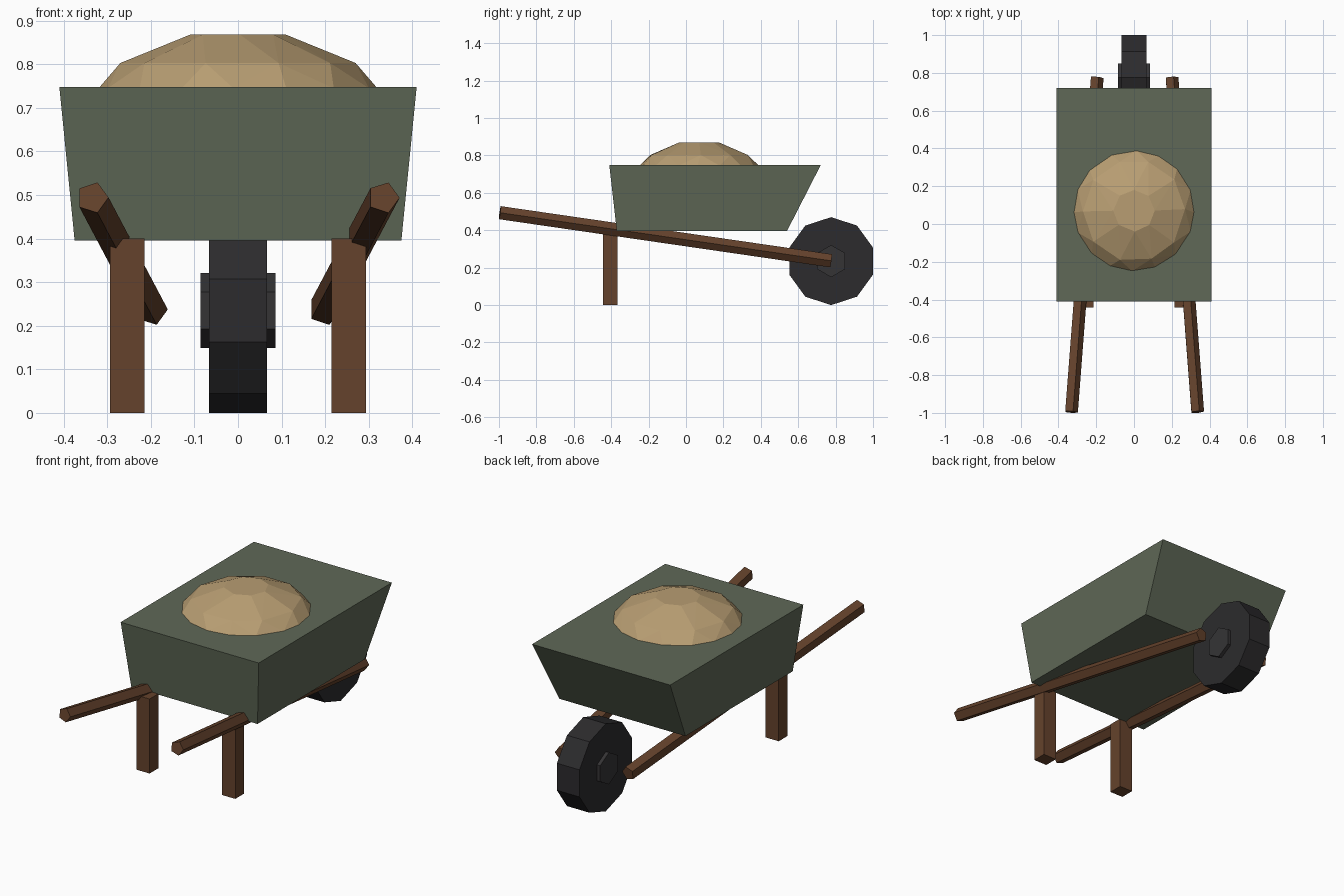
import bpy, bmesh, math, random
from mathutils import Vector

if "Cube" in bpy.data.objects:
    bpy.data.objects.remove(bpy.data.objects["Cube"])

random.seed(4)


def material(name, rgb):
    m = bpy.data.materials.new(name)
    m.diffuse_color = (*rgb, 1)
    m.use_nodes = True
    m.node_tree.nodes["Principled BSDF"].inputs["Base Color"].default_value = m.diffuse_color
    return m


GREEN = material("green_paint", (0.115, 0.14, 0.095))
WOOD = material("wood", (0.13, 0.055, 0.025))
RUBBER = material("rubber", (0.025, 0.024, 0.026))
HUB = material("hub_metal", (0.035, 0.034, 0.036))
SAND = material("sand", (0.48, 0.34, 0.17))


def finish(bm, name, mat):
    bmesh.ops.recalc_face_normals(bm, faces=bm.faces)
    mesh = bpy.data.meshes.new(name)
    bm.to_mesh(mesh)
    bm.free()
    mesh.materials.append(mat)
    ob = bpy.data.objects.new(name, mesh)
    bpy.context.collection.objects.link(ob)
    return ob


def loft(name, rings, mat):
    """Skin closed rings of points and cap both ends."""
    bm = bmesh.new()
    rows = [[bm.verts.new(p) for p in ring] for ring in rings]
    for a, b in zip(rows, rows[1:]):
        for i in range(len(a)):
            j = (i + 1) % len(a)
            bm.faces.new((a[i], a[j], b[j], b[i]))
    bm.faces.new(rows[0])
    bm.faces.new(rows[-1])
    return finish(bm, name, mat)


def rod(name, start, end, radius, sides, mat, first):
    """Prism between two points; its first corner points towards 'first'."""
    start, end = Vector(start), Vector(end)
    d = (end - start).normalized()
    u = Vector(first)
    u = (u - d * u.dot(d)).normalized()
    v = d.cross(u)
    angles = [2 * math.pi * i / sides for i in range(sides)]
    rings = [[c + (u * math.cos(a) + v * math.sin(a)) * radius for a in angles]
             for c in (start, end)]
    return loft(name, rings, mat)


def rect(x0, x1, y0, y1, z):
    return [(x0, y0, z), (x1, y0, z), (x1, y1, z), (x0, y1, z)]


# Tapered tray
loft("tray", [rect(-0.375, 0.375, -0.37, 0.54, 0.396),
              rect(-0.41, 0.41, -0.41, 0.72, 0.748)], GREEN)

# Sand mound: faceted hull over rings of (radius, height, points)
bm = bmesh.new()
for r, z, n in ((0.32, 0.745, 16), (0.27, 0.803, 10), (0.11, 0.868, 8)):
    for i in range(n):
        a = 2 * math.pi * i / n + random.uniform(-0.05, 0.05)
        bm.verts.new((r * math.cos(a), 0.07 + r * math.sin(a), z))
bmesh.ops.convex_hull(bm, input=bm.verts)
finish(bm, "sand_mound", SAND)

# Wheel and hub
WY, WZ = 0.776, 0.235
rod("wheel", (-0.067, WY, WZ), (0.067, WY, WZ), 0.235, 10, RUBBER, (0, 0, 1))
rod("hub", (-0.086, WY, WZ), (0.086, WY, WZ), 0.086, 6, HUB, (0, 0, 1))

# Handles and legs on both sides
for side, s in (("left", -1), ("right", 1)):
    rod(side + "_handle", (s * 0.334, -0.995, 0.494), (s * 0.198, 0.775, 0.237),
        0.037, 5, WOOD, (1, 0, 0))
    x0, x1 = sorted((s * 0.215, s * 0.294))
    loft(side + "_leg", [rect(x0, x1, -0.443, -0.367, 0),
                         rect(x0, x1, -0.443, -0.367, 0.4)], WOOD)
